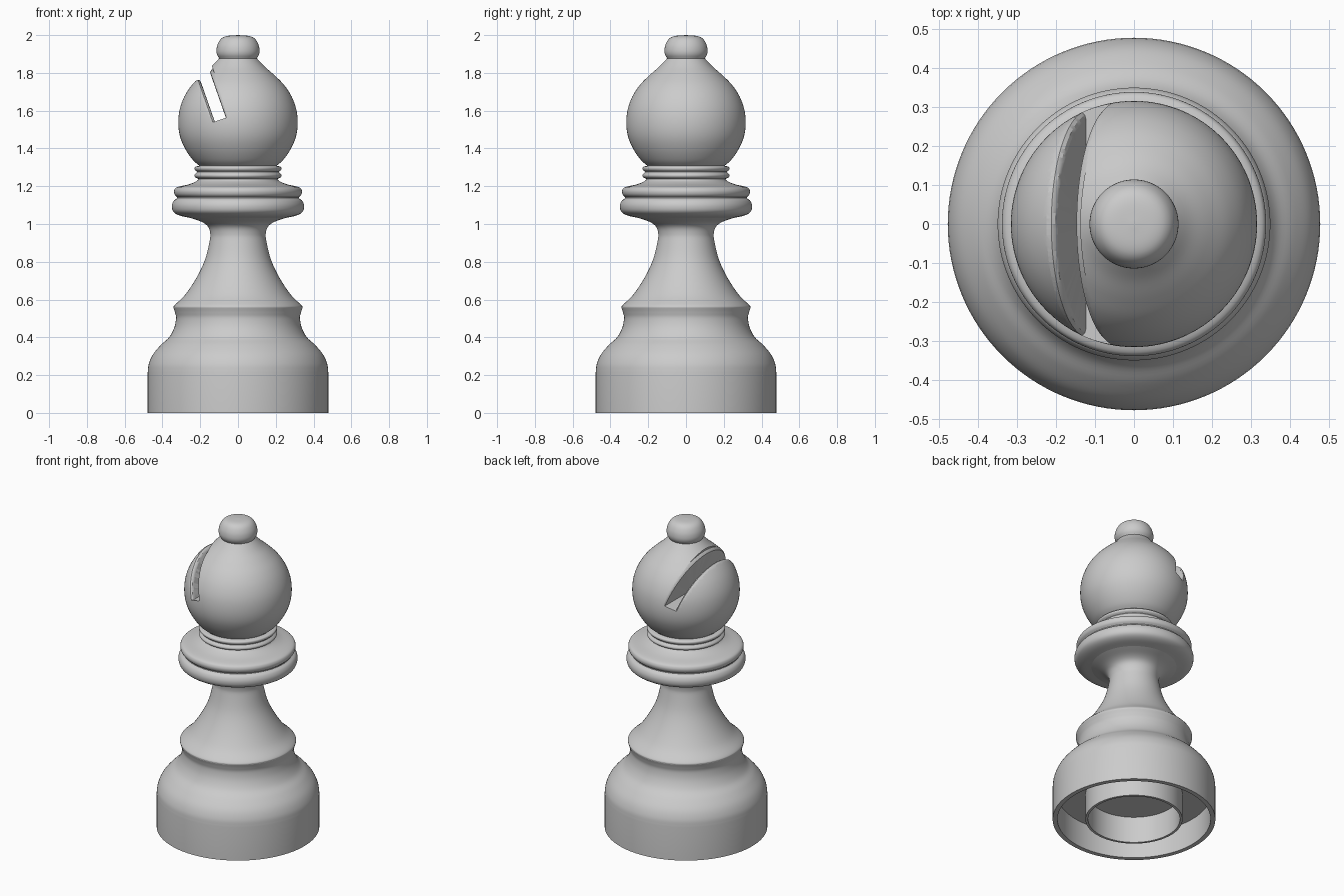
import bpy
import bmesh
from math import radians, tau
from mathutils import Matrix, Vector

cube = bpy.data.objects.get("Cube")
if cube:
    bpy.data.objects.remove(cube)

STEPS = 128
grey = bpy.data.materials.new("plain grey")
grey.use_nodes = True
COLOUR = (0.6, 0.6, 0.6, 1)
grey.diffuse_color = COLOUR
grey.node_tree.nodes["Principled BSDF"].inputs["Base Color"].default_value = COLOUR


def smooth(points, cuts=5):
    """Catmull-Rom curve through a few (radius, height) points."""
    p = [Vector(q) for q in points]
    p = [2 * p[0] - p[1]] + p + [2 * p[-1] - p[-2]]
    out = []
    for a, b, c, d in zip(p, p[1:], p[2:], p[3:]):
        for i in range(cuts):
            t = i / cuts
            out.append(0.5 * (2 * b + (c - a) * t + (2 * a - 5 * b + 4 * c - d) * t**2
                              + (3 * b - a - 3 * c + d) * t**3))
    return out + [p[-2]]


def revolve(points, axis):
    """Spin a list of 3D points all the way round an axis."""
    bm = bmesh.new()
    verts = [bm.verts.new(p) for p in points]
    edges = [bm.edges.new(pair) for pair in zip(verts, verts[1:])]
    bmesh.ops.spin(bm, geom=verts + edges, cent=(0, 0, 0), axis=axis,
                   angle=tau, steps=STEPS, use_merge=True)
    bmesh.ops.remove_doubles(bm, verts=bm.verts, dist=0.0002)
    return bm


def finish(name, bm):
    bmesh.ops.recalc_face_normals(bm, faces=bm.faces)
    mesh = bpy.data.meshes.new(name)
    bm.to_mesh(mesh)
    bm.free()
    mesh.materials.append(grey)
    obj = bpy.data.objects.new(name, mesh)
    bpy.context.collection.objects.link(obj)
    return obj


def shade(obj):
    bpy.ops.object.select_all(action="DESELECT")
    obj.select_set(True)
    bpy.context.view_layer.objects.active = obj
    bpy.ops.object.shade_smooth_by_angle(angle=radians(35))


def lathe(name, profile):
    obj = finish(name, revolve([(r, 0, z) for r, z in profile], (0, 0, 1)))
    shade(obj)
    return obj


# Hollow foot with an inner tube, then the rounded shoulder and waist
RIM, FLOOR = 0.478, 0.17
hollow = [(0, FLOOR), (0.27, FLOOR), (0.27, 0), (0.285, 0), (0.285, FLOOR),
          (0.45, FLOOR), (0.45, 0), (RIM, 0)]
shoulder = [(RIM, 0.215), (0.472, 0.26), (0.45, 0.31), (0.408, 0.36), (0.365, 0.4),
            (0.338, 0.45), (0.328, 0.5), (0.333, 0.53), (0.341, 0.555)]
lathe("base", hollow + smooth(shoulder))

# Flared stem
lathe("stem", smooth([(0.341, 0.555), (0.336, 0.57), (0.28, 0.625), (0.22, 0.715),
                      (0.175, 0.81), (0.15, 0.91), (0.147, 0.95), (0.158, 0.985),
                      (0.19, 1.01), (0.25, 1.032)]))

# Double collar
lathe("collar", smooth([(0.25, 1.032), (0.31, 1.045), (0.342, 1.065), (0.35, 1.095),
                        (0.341, 1.122), (0.322, 1.137)])
      + smooth([(0.322, 1.142), (0.336, 1.157), (0.338, 1.178), (0.322, 1.195),
                (0.26, 1.21), (0.222, 1.225), (0.207, 1.238)]))

# Neck beads
lathe("neck_beads", smooth([(0.207, 1.238), (0.226, 1.247), (0.23, 1.26), (0.217, 1.275)])
      + smooth([(0.217, 1.277), (0.229, 1.288), (0.227, 1.302), (0.2, 1.31)]))

# Round head, capped so the slot can be cut from it
head = lathe("head", [(0, 1.305)]
             + smooth([(0.2, 1.305), (0.238, 1.338), (0.278, 1.395), (0.306, 1.46),
                       (0.316, 1.53), (0.309, 1.605), (0.284, 1.675), (0.245, 1.735),
                       (0.195, 1.786), (0.148, 1.827), (0.12, 1.855), (0.1, 1.877)])
             + [(0, 1.877)])

# Finial
lathe("finial", smooth([(0.1, 1.877), (0.111, 1.897), (0.114, 1.92), (0.108, 1.95),
                        (0.09, 1.98), (0.06, 1.995), (0, 2)]))

# Slot cutter: a disc with softened rims, sliced flat at the slot floor
rim = [(-0.112, 0), (-0.112, 0.272), (-0.115, 0.284), (-0.123, 0.291), (-0.14, 0.2885),
       (-0.15, 0.45), (-0.02, 0.45), (-0.03, 0.32), (-0.042, 0.314), (-0.048, 0.309),
       (-0.05, 0.298), (-0.05, 0)]
bm = revolve([(n, 0, r) for n, r in rim], (1, 0, 0))
cut = bmesh.ops.bisect_plane(bm, geom=bm.verts[:] + bm.edges[:] + bm.faces[:],
                             plane_co=(0, 0, 0.052), plane_no=(0, 0, 1), clear_inner=True)
bmesh.ops.holes_fill(bm, edges=[e for e in bm.edges if e.is_boundary])
bm.transform(Matrix.Translation((0, 0, 1.53)) @ Matrix.Rotation(radians(-19.3), 4, "Y"))
cutter = finish("slot_cutter", bm)
cutter.hide_render = True

slot = head.modifiers.new("slot", "BOOLEAN")
slot.operation = "DIFFERENCE"
slot.solver = "EXACT"
slot.object = cutter
bpy.context.view_layer.objects.active = head
bpy.ops.object.modifier_apply(modifier=slot.name)
bpy.data.objects.remove(cutter)
shade(head)
